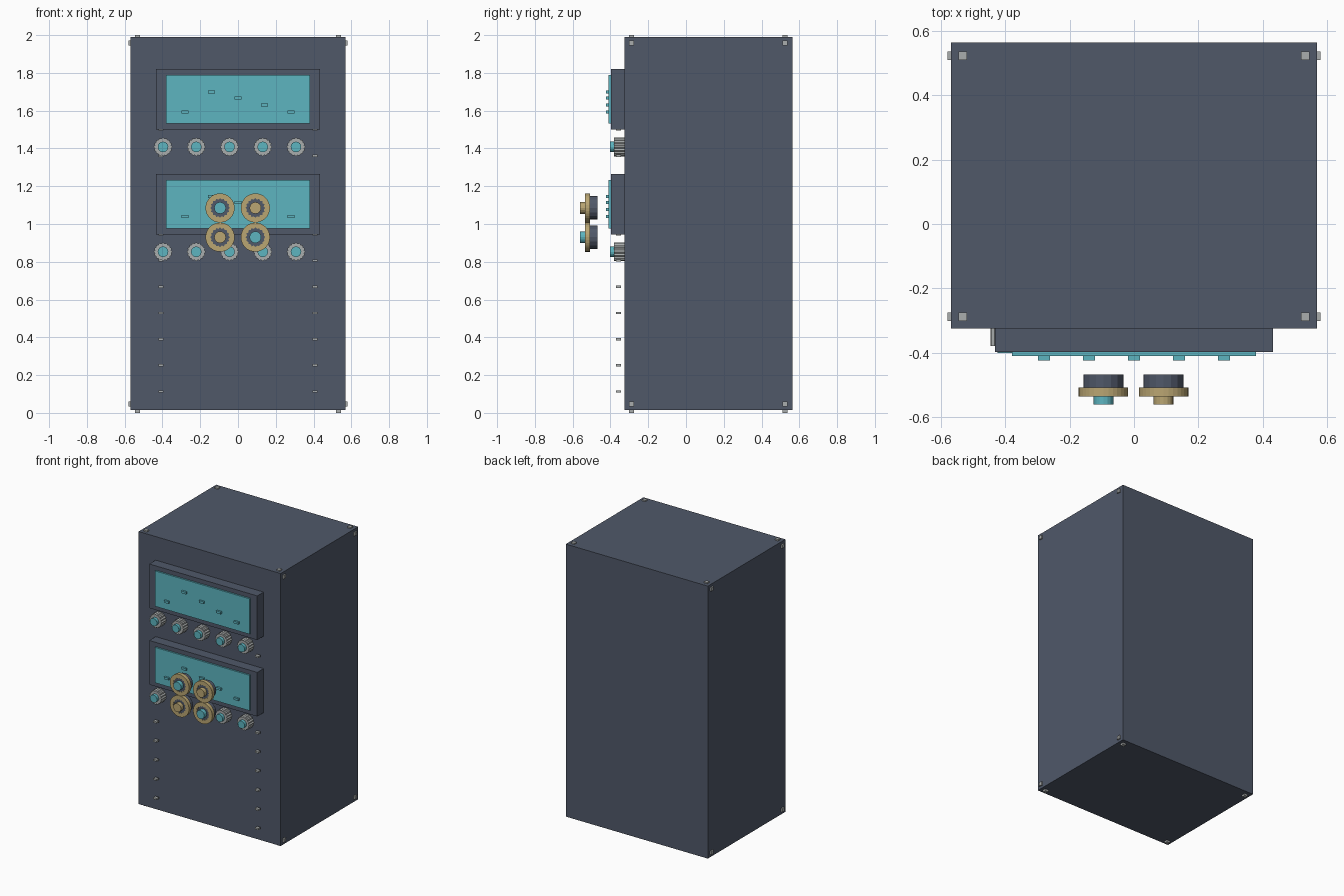
import bpy
import bmesh
from math import sin, cos, pi

old = bpy.data.objects.get("Cube")
if old:
    bpy.data.objects.remove(old, do_unlink=True)


def material(name, rgb):
    m = bpy.data.materials.new(name)
    m.use_nodes = True
    m.diffuse_color = (*rgb, 1)
    m.node_tree.nodes["Principled BSDF"].inputs["Base Color"].default_value = (*rgb, 1)
    return m


SLATE = material("slate", (0.08, 0.098, 0.141))
TEAL = material("teal", (0.11, 0.46, 0.53))
BRASS = material("brass", (0.49, 0.38, 0.17))
GREY = material("light grey", (0.40, 0.42, 0.42))


def finish(name, bm, mat):
    bmesh.ops.recalc_face_normals(bm, faces=bm.faces)
    mesh = bpy.data.meshes.new(name)
    bm.to_mesh(mesh)
    bm.free()
    mesh.materials.append(mat)
    obj = bpy.data.objects.new(name, mesh)
    bpy.context.collection.objects.link(obj)
    return obj


def box(name, x, y, z, mat):
    """Box from a (low, high) pair on each axis."""
    bm = bmesh.new()
    bmesh.ops.create_cube(bm, size=1)
    for v in bm.verts:
        v.co = [(a + b) / 2 + c * (b - a) for (a, b), c in zip((x, y, z), v.co)]
    return finish(name, bm, mat)


def around(c, h):
    return (c - h, c + h)


def disc(name, x, z, y, outer, mat, n=16, inner=None):
    """Disc or ring facing the front; radius pairs alternate to form teeth."""
    bm = bmesh.new()

    def loop(radii, depth):
        return [bm.verts.new((x + radii[i % 2] * cos(2 * pi * i / n), depth,
                              z + radii[i % 2] * sin(2 * pi * i / n))) for i in range(n)]

    def bridge(a, b):
        for i in range(n):
            j = (i + 1) % n
            bm.faces.new((a[i], a[j], b[j], b[i]))

    front, back = loop(outer, y[0]), loop(outer, y[1])
    bridge(front, back)
    if inner:
        front_in, back_in = loop(inner, y[0]), loop(inner, y[1])
        bridge(front_in, back_in)
        bridge(front, front_in)
        bridge(back, back_in)
    else:
        bm.faces.new(front)
        bm.faces.new(back)
    return finish(name, bm, mat)


# Cabinet
box("cabinet", (-0.57, 0.57), (-0.325, 0.564), (0.014, 1.991), SLATE)

# Corner bolts on the top, bottom and sides
for x in (-0.533, 0.533):
    for y in (-0.289, 0.524):
        for z in (0.046, 1.958):
            s = 1 if x > 0 else -1
            edge = 0.013 if z < 1 else 1.987
            box("cap_bolt", around(x, 0.013), around(y, 0.013), around(edge, 0.013), GREY)
            box("side_bolt", around(s * 0.567, 0.013), around(y, 0.013), around(z, 0.013), GREY)

# Two display units with a row of knobs below each
for dz in (0, -0.555):
    box("display_housing", (-0.433, 0.433), (-0.398, -0.325), (1.5 + dz, 1.82 + dz), SLATE)
    box("screen", (-0.38, 0.38), (-0.41, -0.39), (1.532 + dz, 1.789 + dz), TEAL)
    for i, z in enumerate((1.594, 1.70, 1.668, 1.631, 1.594)):
        box("screen_marker", around(0.14 * (i - 2), 0.018), (-0.424, -0.405),
            around(z + dz, 0.008), TEAL)
    for i in range(5):
        x, z = -0.397 + 0.176 * i, 1.408 + dz
        disc("knob_body", x, z, (-0.38, -0.325), (0.05, 0.044), GREY, 32)
        disc("knob_cap", x, z, (-0.402, -0.37), (0.028, 0.028), TEAL)

# Rivets in two columns on the front
for i in range(11):
    for x in (-0.408, 0.408):
        box("rivet", around(x, 0.014), (-0.37, -0.345), around(0.113 + 0.1387 * i, 0.006), GREY)

# Cluster of four large dials in front
for x, z, tip in ((-0.095, 1.085, TEAL), (0.092, 1.085, BRASS),
                  (-0.095, 0.93, BRASS), (0.092, 0.93, TEAL)):
    disc("dial_hub", x, z, (-0.51, -0.469), (0.062, 0.062), SLATE)
    disc("dial_face", x, z, (-0.533, -0.51), (0.053, 0.053), SLATE)
    disc("dial_ring", x, z, (-0.536, -0.509), (0.077, 0.077), BRASS, 32, (0.052, 0.045))
    disc("dial_tip", x, z, (-0.562, -0.53), (0.031, 0.031), tip)
